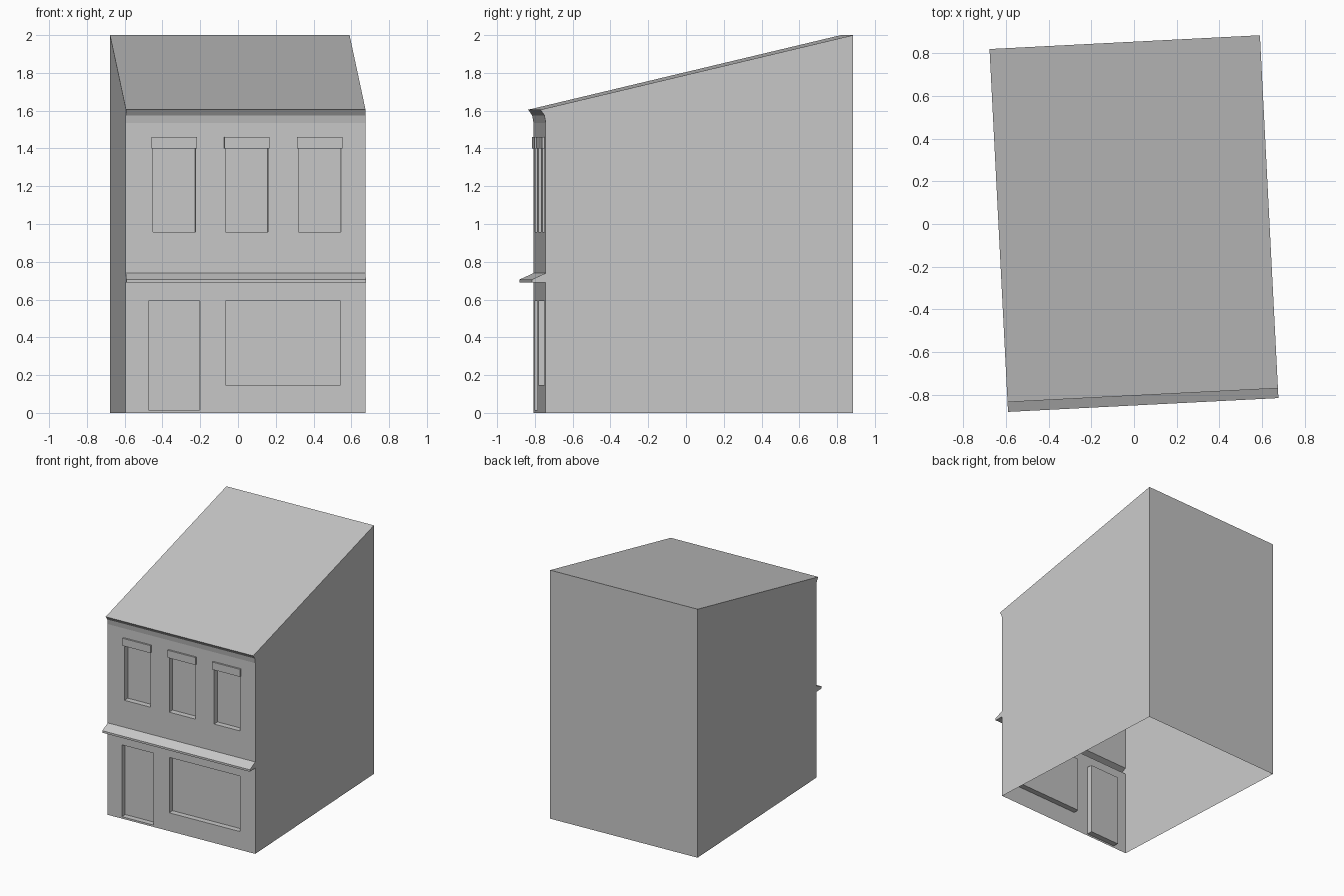
import bpy
import bmesh
from math import radians

cube = bpy.data.objects.get("Cube")
if cube:
    bpy.data.objects.remove(cube, do_unlink=True)

# Shared dimensions
HALF = 0.635          # half width of the house
FRONT, BACK = -0.776, 0.854
DEPTH = 0.045         # depth of window and door recesses
TURN = radians(2.92)  # the house stands slightly turned

grey = bpy.data.materials.new("plain grey")
grey.use_nodes = True
colour = (0.58, 0.58, 0.58, 1)
grey.diffuse_color = colour
grey.node_tree.nodes["Principled BSDF"].inputs["Base Color"].default_value = colour


def finish(name, bm):
    bmesh.ops.remove_doubles(bm, verts=bm.verts, dist=0.0001)
    mesh = bpy.data.meshes.new(name)
    bm.to_mesh(mesh)
    bm.free()
    mesh.materials.append(grey)
    obj = bpy.data.objects.new(name, mesh)
    obj.rotation_euler.z = TURN
    bpy.context.collection.objects.link(obj)
    return obj


def face(bm, points):
    bm.faces.new([bm.verts.new(p) for p in points])


def strip(bm, profile, x0=-HALF, x1=HALF):
    """Sweep an open (y, z) profile across the width."""
    for (ya, za), (yb, zb) in zip(profile, profile[1:]):
        face(bm, [(x0, ya, za), (x1, ya, za), (x1, yb, zb), (x0, yb, zb)])


def ends(bm, profile, x0=-HALF, x1=HALF):
    """Close both ends of a swept profile."""
    face(bm, [(x0, y, z) for y, z in profile])
    face(bm, [(x1, y, z) for y, z in reversed(profile)])


def rect(x0, x1, z0, z1, y):
    return [(x0, y, z0), (x1, y, z0), (x1, y, z1), (x0, y, z1)]


def front_wall(name, bottom, top, openings):
    """Flat wall with recessed rectangular openings (x0, x1, z0, z1)."""
    bm = bmesh.new()
    xs = sorted({-HALF, HALF} | {x for o in openings for x in o[:2]})
    zs = sorted({bottom, top} | {z for o in openings for z in o[2:]})
    for xa, xb in zip(xs, xs[1:]):
        for za, zb in zip(zs, zs[1:]):
            x, z = (xa + xb) / 2, (za + zb) / 2
            if not any(o[0] < x < o[1] and o[2] < z < o[3] for o in openings):
                face(bm, rect(xa, xb, za, zb, FRONT))
    for o in openings:
        outer, inner = rect(*o, FRONT), rect(*o, FRONT + DEPTH)
        face(bm, inner)
        for i in range(4):
            j = (i + 1) % 4
            face(bm, [outer[i], outer[j], inner[j], inner[i]])
    return finish(name, bm)


# Side walls, back wall, sloped roof and cornice, open underneath
cornice = [(FRONT, 1.535), (FRONT - 0.007, 1.575), (FRONT - 0.028, 1.605)]
shell = cornice + [(BACK, 2.0), (BACK, 0)]
bm = bmesh.new()
strip(bm, shell)
ends(bm, [(FRONT, 0)] + shell)
finish("walls_and_roof", bm)

# Ledge between the storeys
ledge = [(FRONT, 0.69), (-0.85, 0.69), (-0.85, 0.706), (FRONT, 0.74)]
bm = bmesh.new()
strip(bm, ledge)
ends(bm, ledge)
finish("shop_ledge", bm)

# Ground floor with door and shop window
door = (-0.513, -0.242, 0.015, 0.593)
shop_window = (-0.105, 0.505, 0.147, 0.593)
front_wall("ground_floor_front", 0, 0.69, [door, shop_window])

# Upper floor with three windows
centres = [-0.378, 0.0075, 0.393]
windows = [(c - 0.1125, c + 0.1125, 0.957, 1.4) for c in centres]
front_wall("upper_floor_front", 0.74, 1.535, windows)

# Lintels above the windows
out = FRONT - 0.014
lintel = [(FRONT, 1.4), (out, 1.4), (out, 1.46), (FRONT, 1.46)]
for i, c in enumerate(centres):
    bm = bmesh.new()
    strip(bm, lintel, c - 0.12, c + 0.12)
    ends(bm, lintel, c - 0.12, c + 0.12)
    finish(f"window_lintel_{i + 1}", bm)
